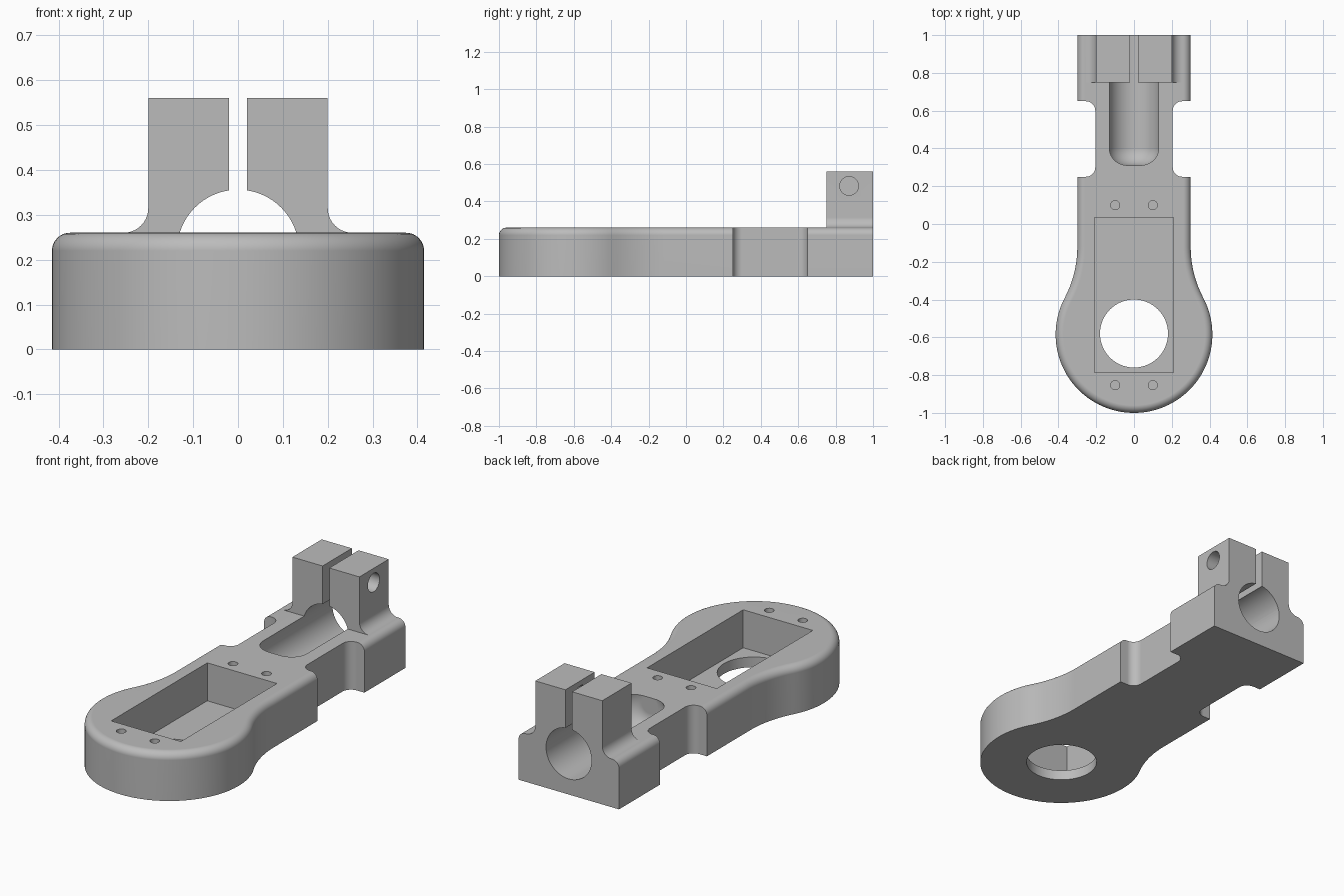
import bpy, bmesh
from math import sin, cos, pi, sqrt, atan2, radians
from mathutils import Matrix

if "Cube" in bpy.data.objects:
    bpy.data.objects.remove(bpy.data.objects["Cube"])

# Main dimensions
TOP, ROUND = 0.26, 0.04
HEAD_R, HEAD_Y = 0.415, -0.585
NECK, BLEND = 0.30, 0.58
BORE_R, BORE_Z = 0.136, 0.22

metal = bpy.data.materials.new("plain grey")
metal.use_nodes = True
grey = (0.5, 0.5, 0.5, 1)
metal.diffuse_color = grey
metal.node_tree.nodes["Principled BSDF"].inputs["Base Color"].default_value = grey


def arc(cx, cy, r, a0, a1, n):
    return [(cx + r * cos(a0 + (a1 - a0) * i / n),
             cy + r * sin(a0 + (a1 - a0) * i / n)) for i in range(n + 1)]


def finish(name, bm):
    bmesh.ops.recalc_face_normals(bm, faces=bm.faces)
    mesh = bpy.data.meshes.new(name)
    bm.to_mesh(mesh)
    bm.free()
    ob = bpy.data.objects.new(name, mesh)
    bpy.context.collection.objects.link(ob)
    mesh.materials.append(metal)
    return ob


def loft(name, rings, capped=True):
    """Bridge equal-length rings of 3D points and cap both ends."""
    bm = bmesh.new()
    loops = [[bm.verts.new(p) for p in ring] for ring in rings]
    n = len(loops[0])
    for a, b in zip(loops, loops[1:]):
        for i in range(n):
            j = (i + 1) % n
            bm.faces.new((a[i], a[j], b[j], b[i]))
    bm.faces.new(loops[0])
    bm.faces.new(loops[-1])
    return finish(name, bm)


def box(name, x0, x1, y0, y1, z0, z1):
    flat = [(x0, y0), (x1, y0), (x1, y1), (x0, y1)]
    return loft(name, [[(x, y, z) for x, y in flat] for z in (z0, z1)])


def drill(name, x, y, r, z0, z1, n=32):
    ring = arc(x, y, r, 0, 2 * pi, n)[:-1]
    return loft(name, [[(px, py, z) for px, py in ring] for z in (z0, z1)])


def combine(ob, other, operation):
    other.hide_render = True
    mod = ob.modifiers.new(operation.lower(), "BOOLEAN")
    mod.operation, mod.object, mod.solver = operation, other, "EXACT"
    bpy.ops.object.select_all(action="DESELECT")
    bpy.context.view_layer.objects.active = ob
    ob.select_set(True)
    bpy.ops.object.modifier_apply(modifier=mod.name)
    bpy.data.objects.remove(other)


def outline(d):
    """Keyhole outline of the arm, moved inwards by d."""
    rise = sqrt((HEAD_R + BLEND) ** 2 - (NECK + BLEND) ** 2)
    a = atan2(rise, NECK + BLEND)
    right = [(NECK - d, 1.0)]
    right += arc(NECK + BLEND, HEAD_Y + rise, BLEND + d, pi, pi + a, 10)
    right += arc(0, HEAD_Y, HEAD_R - d, a, -pi / 2, 36)[1:]
    return right + [(-x, y) for x, y in reversed(right[:-1])]


# Arm with a rounded upper rim
levels = [(0, 0)] + [(ROUND * (1 - cos(t)), TOP - ROUND + ROUND * sin(t))
                     for t in (i * pi / 16 for i in range(9))]
arm = loft("clamp_arm", [[(x, y, z) for x, y in outline(d)] for d, z in levels])

# Clamp jaws with filleted feet
f = 0.055
side = [(0.2, 0.56)] + arc(0.2 + f, TOP + f, f, pi, 1.5 * pi, 10) + [(0.2 + f, 0.2)]
profile = side + [(-x, z) for x, z in reversed(side)]
jaws = loft("jaws", [[(x, y, z) for x, z in profile] for y in (0.75, 1.0)])
combine(arm, jaws, "UNION")

# Waist notches on both sides
for s in (1, -1):
    notch = [(0.4, 0.25)] + arc(0.255, 0.30, 0.05, -pi / 2, -pi, 10)
    notch += arc(0.255, 0.60, 0.05, pi, pi / 2, 10) + [(0.4, 0.65)]
    cutter = loft("notch", [[(s * x, y, z) for x, y in notch] for z in (-0.1, 0.4)])
    combine(arm, cutter, "DIFFERENCE")

# Bore running into a round-ended trough
q = 0.09
path = [(BORE_R, 1.1)] + arc(BORE_R - q, 0.31 + q, q, 0, -pi / 2, 10)
bore = loft("bore", [[(x, y, BORE_Z + z) for x, z in
                      arc(0, 0, r, 0, 2 * pi, 64)[:-1]] for r, y in path])
combine(arm, bore, "DIFFERENCE")

# Slot between the jaws
combine(arm, box("slot", -0.02, 0.02, 0.7, 1.1, 0.25, 0.7), "DIFFERENCE")

# Clamp screw hole, entered from the right jaw
screw = drill("screw_hole", 0, 0, 0.05, 0, 0.4)
screw.data.transform(Matrix.Translation((0, 0.872, 0.483)) @ Matrix.Rotation(radians(90), 4, "Y"))
combine(arm, screw, "DIFFERENCE")

# Rectangular pocket and the round opening in its floor
combine(arm, box("pocket", -0.208, 0.208, -0.785, 0.035, 0.055, 0.5), "DIFFERENCE")
combine(arm, drill("opening", 0, -0.58, 0.18, -0.1, 0.15, 64), "DIFFERENCE")

# Four small mounting holes
for x in (-0.1, 0.1):
    for y in (0.1, -0.853):
        combine(arm, drill("mount_hole", x, y, 0.024, 0.08, 0.4, 24), "DIFFERENCE")

# Smooth shading with crisp edges
arm.select_set(True)
bpy.context.view_layer.objects.active = arm
bpy.ops.object.shade_smooth_by_angle(angle=radians(30))
weighted = arm.modifiers.new("weighted_normals", "WEIGHTED_NORMAL")
weighted.keep_sharp = True
